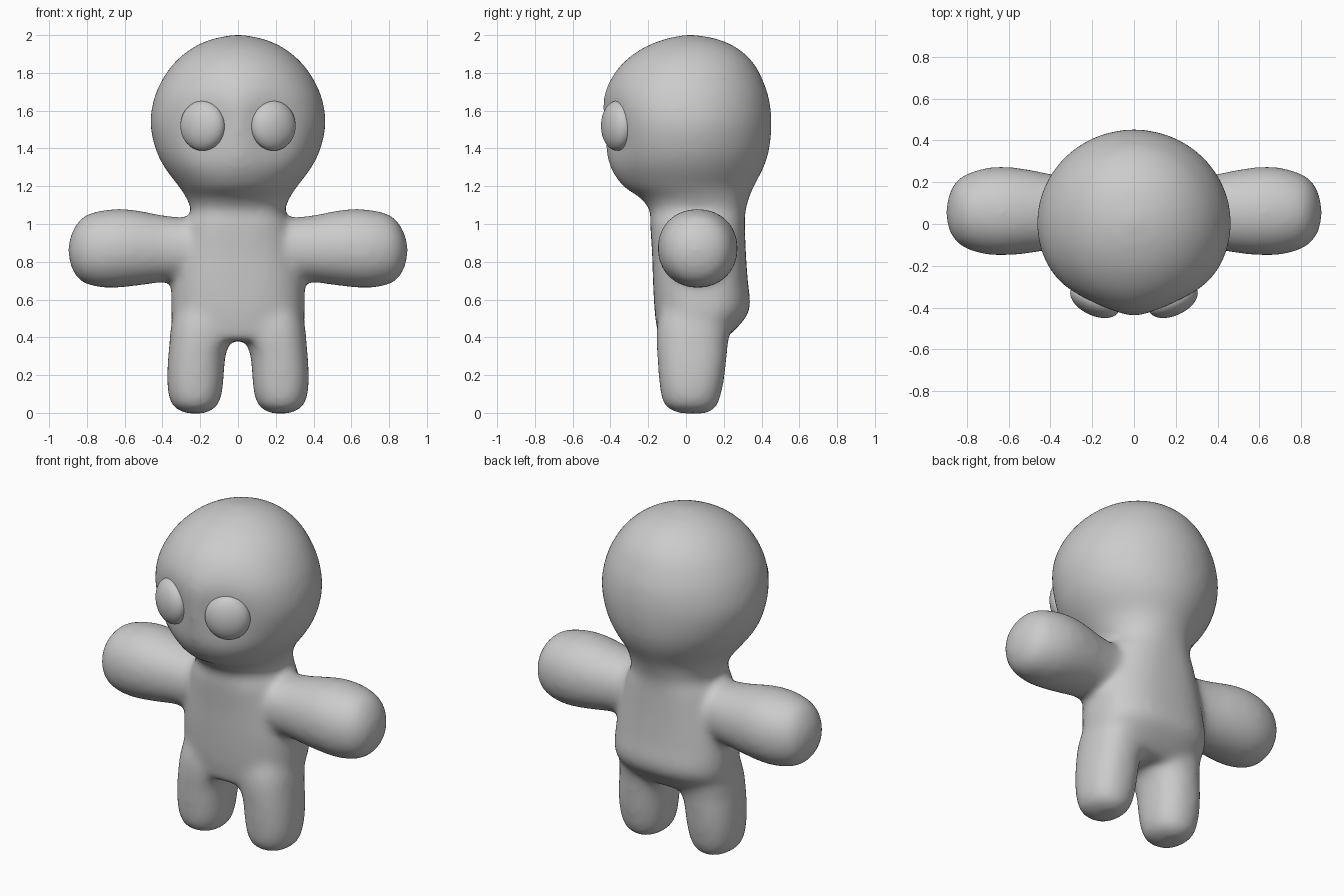
import bpy, bmesh, math

STEPS, SIDES = 5, 56


def spline(p0, p1, p2, p3, t):
    # Catmull-Rom blend of four section tuples
    return [0.5 * (2 * b + (c - a) * t + (2 * a - 5 * b + 4 * c - d) * t * t
                   + (3 * b - a - 3 * c + d) * t ** 3)
            for a, b, c, d in zip(p0, p1, p2, p3)]


def power(v, e):
    return math.copysign(abs(v) ** e, v)


def loft(bm, sections, place):
    # sections: (t, u_min, u_max, v_min, v_max, squareness)
    last = len(sections) - 1
    dense = []
    for i in range(last):
        quad = [sections[max(0, min(last, i + k))] for k in (-1, 0, 1, 2)]
        dense += [spline(*quad, s / STEPS) for s in range(STEPS)]
    dense.append(sections[last])
    rings = []
    for t, u0, u1, v0, v1, e in dense:
        ring = []
        for k in range(SIDES):
            a = 2 * math.pi * k / SIDES
            u = (u0 + u1) / 2 + (u1 - u0) / 2 * power(math.cos(a), e)
            v = (v0 + v1) / 2 + (v1 - v0) / 2 * power(math.sin(a), e)
            ring.append(bm.verts.new(place(t, u, v)))
        rings.append(ring)
    for r, s in zip(rings, rings[1:]):
        for k in range(SIDES):
            n = (k + 1) % SIDES
            bm.faces.new((r[k], r[n], s[n], s[k]))
    bm.faces.new(rings[0])
    bm.faces.new(rings[-1])


def torso_place(t, u, v):
    # shallow eye sockets pressed into the face
    if v < 0 and t > 1.1:
        v += 0.045 * math.exp(-((abs(u) - 0.19) / 0.15) ** 2 - ((t - 1.5) / 0.2) ** 2)
    return (u, v, t)


# Torso and head: (z, half width, front y, back y, squareness)
torso = [(0.38, 0.30, -0.14, 0.19, 0.8), (0.45, 0.34, -0.155, 0.27, 0.8),
         (0.55, 0.355, -0.167, 0.338, 0.8), (0.70, 0.348, -0.175, 0.327, 0.8),
         (0.85, 0.32, -0.18, 0.317, 0.8), (1.00, 0.28, -0.19, 0.312, 0.8),
         (1.07, 0.25, -0.19, 0.315, 0.85), (1.14, 0.275, -0.245, 0.335, 0.95),
         (1.20, 0.315, -0.335, 0.36, 1), (1.30, 0.39, -0.405, 0.412, 1),
         (1.40, 0.438, -0.432, 0.442, 1), (1.53, 0.465, -0.445, 0.453, 1),
         (1.65, 0.449, -0.445, 0.443, 1), (1.75, 0.41, -0.41, 0.412, 1),
         (1.85, 0.341, -0.338, 0.36, 1), (1.93, 0.246, -0.232, 0.275, 1),
         (1.98, 0.135, -0.11, 0.165, 1), (2.004, 0.01, 0.01, 0.03, 1)]

# Leg: (z, inner x, outer x, front y, back y, squareness)
leg = [(-0.004, 0.18, 0.27, -0.03, 0.11, 0.9), (0.03, 0.115, 0.34, -0.105, 0.16, 0.9),
       (0.10, 0.085, 0.37, -0.134, 0.187, 0.9), (0.20, 0.075, 0.375, -0.145, 0.205, 0.85),
       (0.30, 0.067, 0.37, -0.152, 0.216, 0.85), (0.37, 0.045, 0.363, -0.157, 0.222, 0.85),
       (0.46, 0.02, 0.355, -0.155, 0.24, 0.85), (0.56, 0.04, 0.33, -0.13, 0.24, 0.85)]

# Arm: (x, front y, back y, low z, high z, squareness)
arm = [(0.15, -0.11, 0.22, 0.73, 1.01, 0.95), (0.30, -0.118, 0.228, 0.70, 1.035, 0.95),
       (0.40, -0.124, 0.24, 0.692, 1.046, 0.95), (0.50, -0.14, 0.26, 0.678, 1.066, 0.95),
       (0.60, -0.149, 0.273, 0.666, 1.08, 0.95), (0.70, -0.147, 0.27, 0.662, 1.075, 0.95),
       (0.80, -0.12, 0.24, 0.68, 1.05, 0.95), (0.855, -0.08, 0.20, 0.72, 1.00, 0.95),
       (0.889, -0.02, 0.13, 0.79, 0.93, 1), (0.9, 0.05, 0.06, 0.855, 0.865, 1)]

bm = bmesh.new()
loft(bm, [(z, -w, w, f, b, e) for z, w, f, b, e in torso], torso_place)
for side in (-1, 1):
    loft(bm, leg, lambda t, u, v: (side * u, v, t))
    loft(bm, arm, lambda t, u, v: (side * t, u, v))
bmesh.ops.recalc_face_normals(bm, faces=bm.faces)
mesh = bpy.data.meshes.new("body")
bm.to_mesh(mesh)
bm.free()
body = bpy.data.objects.new("body", mesh)
bpy.context.collection.objects.link(body)

# Fuse the overlapping parts and soften the joints
remesh = body.modifiers.new("fuse", 'REMESH')
remesh.mode = 'VOXEL'
remesh.voxel_size = 0.018
remesh.use_smooth_shade = True
soften = body.modifiers.new("soften", 'SMOOTH')
soften.factor = 0.5
soften.iterations = 22

# Eyes: flattened balls angled along the face
for name, side in (("right_eye", -1), ("left_eye", 1)):
    bpy.ops.mesh.primitive_uv_sphere_add(
        segments=40, ring_count=24, radius=1,
        location=(side * 0.187, -0.365, 1.52),
        rotation=(0, 0, side * math.radians(25)))
    eye = bpy.context.object
    eye.name = name
    eye.scale = (0.126, 0.073, 0.132)
    bpy.ops.object.shade_smooth()
